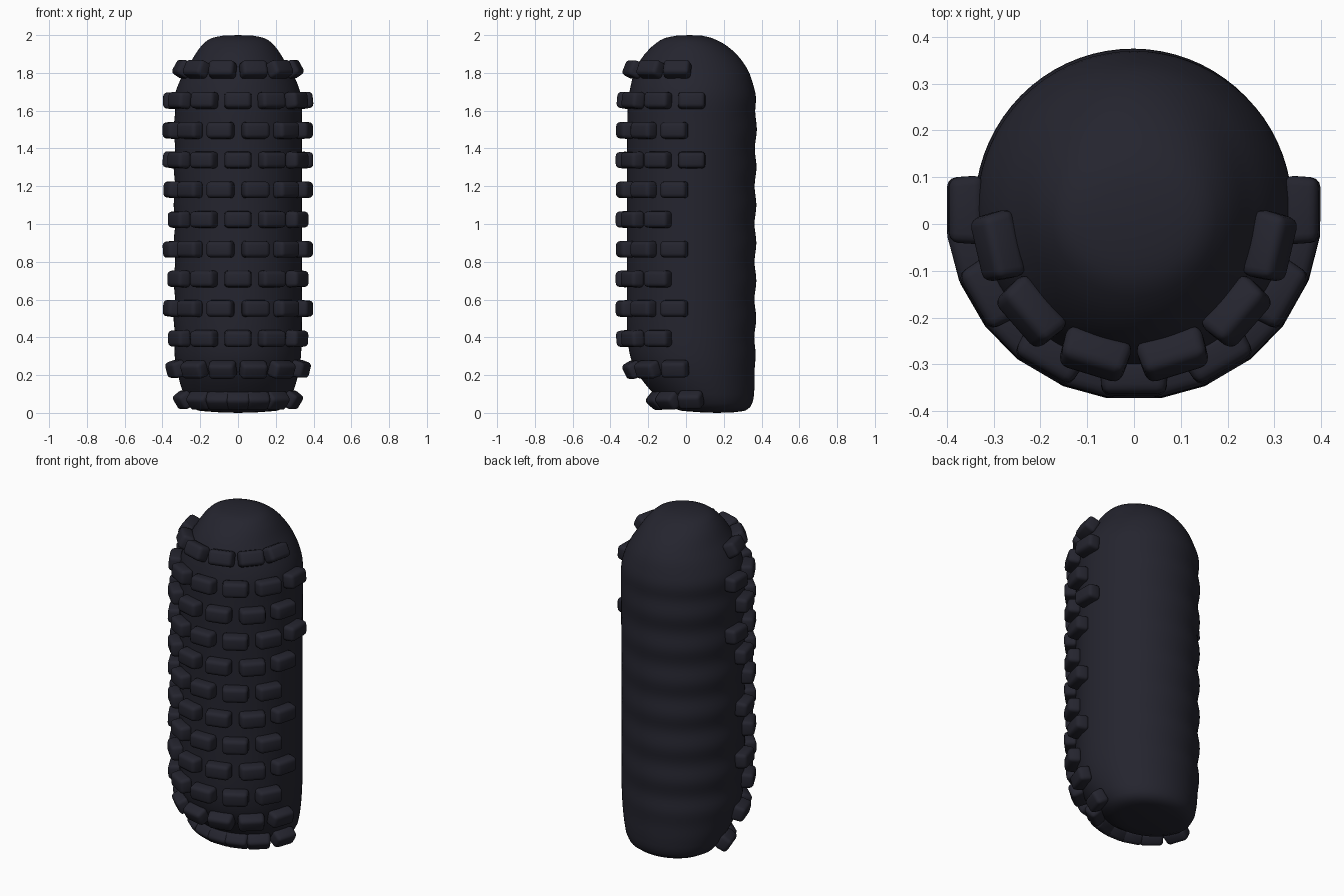
import bpy, bmesh, math
from mathutils import Vector, Matrix

cube = bpy.data.objects.get("Cube")
if cube:
    bpy.data.objects.remove(cube, do_unlink=True)

mat = bpy.data.materials.new("dark_navy_rubber")
mat.use_nodes = True
colour = (0.018, 0.018, 0.028, 1)
mat.diffuse_color = colour
bsdf = mat.node_tree.nodes["Principled BSDF"]
bsdf.inputs["Base Color"].default_value = colour
bsdf.inputs["Roughness"].default_value = 0.7

AXIS_Y = 0.03
# Body sections: height, half width, front y, back y
SECTIONS = [
    (0.003, 0.10, 0.08, 0.25), (0.012, 0.21, -0.03, 0.315),
    (0.05, 0.262, -0.11, 0.35), (0.10, 0.288, -0.17, 0.36),
    (0.20, 0.318, -0.25, 0.364), (0.30, 0.333, -0.295, 0.366),
    (0.45, 0.338, -0.312, 0.368), (0.75, 0.338, -0.312, 0.369),
    (1.05, 0.338, -0.312, 0.369), (1.35, 0.338, -0.312, 0.37),
    (1.55, 0.338, -0.31, 0.372), (1.65, 0.337, -0.306, 0.371),
    (1.72, 0.323, -0.295, 0.36), (1.80, 0.287, -0.275, 0.335),
    (1.87, 0.243, -0.24, 0.292), (1.92, 0.212, -0.20, 0.245),
    (1.96, 0.177, -0.155, 0.19), (1.985, 0.138, -0.11, 0.135),
    (1.997, 0.08, -0.05, 0.085)]


def section(z):
    """Smoothly interpolated section at height z."""
    n = len(SECTIONS)
    z = min(max(z, SECTIONS[0][0]), SECTIONS[-1][0])
    i = max(k for k in range(n - 1) if SECTIONS[k][0] <= z)
    a, b = SECTIONS[i], SECTIONS[i + 1]
    p, q = SECTIONS[max(i - 1, 0)], SECTIONS[min(i + 2, n - 1)]
    h = b[0] - a[0]
    t = (z - a[0]) / h
    out = []
    for k in (1, 2, 3):
        ma = (b[k] - p[k]) / (b[0] - p[0]) * h
        mb = (q[k] - a[k]) / (q[0] - a[0]) * h
        out.append((2*t**3 - 3*t*t + 1) * a[k] + (t**3 - 2*t*t + t) * ma
                   + (3*t*t - 2*t**3) * b[k] + (t**3 - t*t) * mb)
    return out


def surface(z, ang):
    """Point on the body; angle 0 is the front, +90 degrees is +x."""
    hw, yf, yb = section(z)
    cy, ry = (yf + yb) / 2, (yb - yf) / 2
    # shallow ripples, strongest towards the back on the -x side
    side = max(0, math.cos(ang - math.radians(218)))
    fade = max(0, min(1, (z - 0.15) / 0.2, (1.8 - z) / 0.2))
    r = 1 + 0.018 * side * fade * (math.cos(2 * math.pi * (z - 0.1) / 0.2) - 0.3)
    return Vector((hw * r * math.sin(ang), cy - ry * r * math.cos(ang), z))


def finish(bm, name, edge_angle):
    bmesh.ops.recalc_face_normals(bm, faces=bm.faces[:])
    mesh = bpy.data.meshes.new(name)
    bm.to_mesh(mesh)
    bm.free()
    obj = bpy.data.objects.new(name, mesh)
    bpy.context.collection.objects.link(obj)
    mesh.materials.append(mat)
    bpy.ops.object.select_all(action="DESELECT")
    obj.select_set(True)
    bpy.context.view_layer.objects.active = obj
    bpy.ops.object.shade_smooth_by_angle(angle=math.radians(edge_angle))
    return obj


# Rounded column, skinned ring by ring
SIDES = 72
heights = []
for a, b in zip(SECTIONS, SECTIONS[1:]):
    steps = max(2, round((b[0] - a[0]) / 0.025))
    heights += [a[0] + (b[0] - a[0]) * k / steps for k in range(steps)]
heights.append(SECTIONS[-1][0])
bm = bmesh.new()
rings = [[bm.verts.new(surface(z, 2 * math.pi * k / SIDES)) for k in range(SIDES)]
         for z in heights]
for lo, hi in zip(rings, rings[1:]):
    for k in range(SIDES):
        j = (k + 1) % SIDES
        bm.faces.new((lo[k], lo[j], hi[j], hi[k]))
for ring, pole in ((rings[0], (0, 0.165, 0)), (rings[-1], (0, 0.018, 2))):
    tip = bm.verts.new(pole)
    for k in range(SIDES):
        bm.faces.new((ring[k], ring[(k + 1) % SIDES], tip))
finish(bm, "body", 60)


def block_frame(z, bearing):
    """Position and orientation of a stud on the body surface."""
    lo, hi = 0.0, math.pi
    for _ in range(30):
        mid = (lo + hi) / 2
        p = surface(z, mid)
        if math.atan2(p.x, AXIS_Y - p.y) < abs(bearing):
            lo = mid
        else:
            hi = mid
    ang = math.copysign(lo, bearing)
    along = (surface(z, ang + 0.02) - surface(z, ang - 0.02)).normalized()
    up = surface(z + 0.02, ang) - surface(z - 0.02, ang)
    normal = along.cross(up).normalized()
    up = normal.cross(along)
    rot = Matrix((along, up, normal)).transposed().to_4x4()
    return Matrix.Translation(surface(z, ang) + normal * 0.023) @ rot


def add_block(name, z, bearing, width):
    bm = bmesh.new()
    bmesh.ops.create_cube(bm, size=1)
    for v in bm.verts:
        v.co = Vector((v.co.x * width, v.co.y * 0.092, v.co.z * 0.074))
        if v.co.z > 0:
            v.co.x *= 0.93
            v.co.y *= 0.9
    bmesh.ops.bevel(bm, geom=bm.edges[:], offset=0.02, segments=3,
                    profile=0.5, affect="EDGES")
    bm.transform(block_frame(z, bearing))
    finish(bm, name, 50)


# Staggered rows of studs round the front, bottom row first
COUNTS = (7, 6, 5, 6, 5, 6, 5, 6, 7, 6, 7, 6)
for row, count in enumerate(COUNTS):
    z = 0.08 + row * 0.1573
    for k in range(count):
        bearing = math.radians(30 * (k - (count - 1) / 2))
        add_block(f"stud_row_{row + 1}_{k + 1}", z, bearing,
                  0.135 if row == 0 else 0.148)
